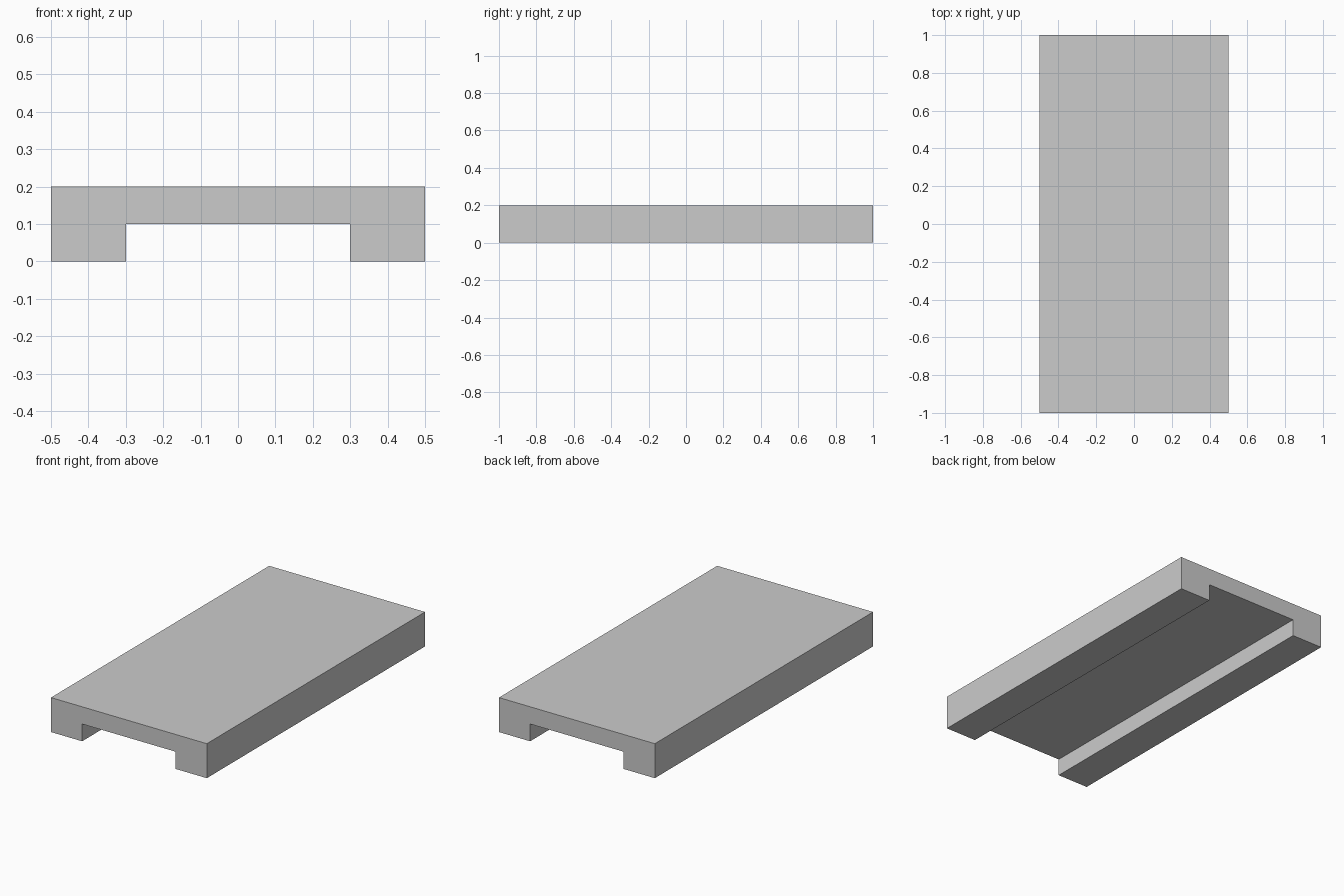
import bpy
import bmesh

if "Cube" in bpy.data.objects:
    bpy.data.objects.remove(bpy.data.objects["Cube"])

# Channel profile (x, z), mirrored about x = 0
half = [(0.3, 0.1), (0.3, 0.0), (0.5, 0.0), (0.5, 0.2)]
profile = half + [(-x, z) for x, z in reversed(half)]

# Extrude the profile along y
bm = bmesh.new()
face = bm.faces.new([bm.verts.new((x, -1.0, z)) for x, z in profile])
result = bmesh.ops.extrude_face_region(bm, geom=[face], use_keep_orig=True)
verts = [g for g in result["geom"] if isinstance(g, bmesh.types.BMVert)]
bmesh.ops.translate(bm, vec=(0, 2.0, 0), verts=verts)
bmesh.ops.recalc_face_normals(bm, faces=bm.faces)

mesh = bpy.data.meshes.new("channel_slab")
bm.to_mesh(mesh)
bm.free()
slab = bpy.data.objects.new("channel_slab", mesh)
bpy.context.collection.objects.link(slab)
